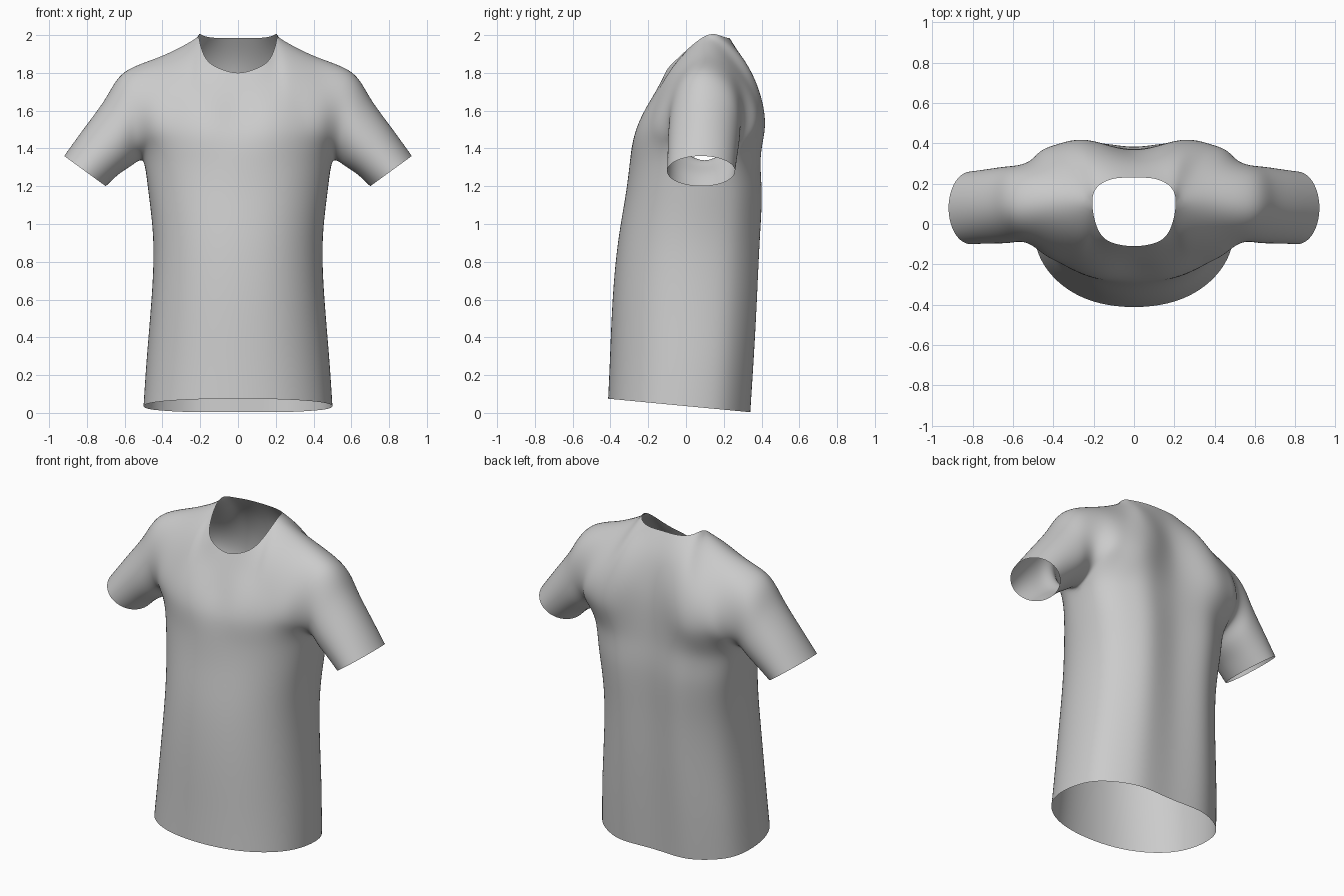
import bpy, bmesh, math
from mathutils import Vector

if "Cube" in bpy.data.objects:
    bpy.data.objects.remove(bpy.data.objects["Cube"])

N = 5  # columns from centre line to side seam

# Torso levels: z, half width, front y, back y, side seam y
LEVELS = [(0.0, .50, -.412, .355, .0), (.3, .482, -.402, .375, .02), (.6, .458, -.388, .393, .03),
          (.9, .448, -.36, .408, .05), (1.15, .472, -.32, .418, .08), (1.33, .50, -.297, .41, .10)]

# Chest columns from armpit height to neckline / shoulder seam
FRONT = [[(0, -.272, 1.47), (0, -.215, 1.59), (0, -.16, 1.70), (0, -.11, 1.80)],
         [(.145, -.27, 1.47), (.13, -.22, 1.60), (.115, -.15, 1.72), (.10, -.095, 1.825)],
         [(.27, -.238, 1.48), (.245, -.19, 1.63), (.215, -.11, 1.77), (.175, -.035, 1.885)],
         [(.375, -.19, 1.48), (.33, -.155, 1.65), (.27, -.06, 1.84), (.207, .10, 1.995)],
         [(.46, -.135, 1.47), (.45, -.12, 1.64), (.43, -.03, 1.80), (.41, .10, 1.885)],
         [(.53, -.05, 1.42), (.545, -.09, 1.58), (.57, -.03, 1.74), (.60, .09, 1.805)]]
BACK = [[(0, .37, 1.50), (0, .355, 1.66), (0, .31, 1.84), (0, .23, 1.985)],
        [(.18, .405, 1.50), (.15, .385, 1.68), (.12, .315, 1.85), (.10, .225, 1.985)],
        [(.30, .415, 1.50), (.26, .385, 1.70), (.22, .30, 1.87), (.18, .185, 1.995)],
        [(.40, .385, 1.50), (.36, .36, 1.69), (.29, .25, 1.865), (.207, .10, 1.995)],
        [(.48, .34, 1.48), (.46, .33, 1.66), (.43, .235, 1.82), (.41, .10, 1.885)],
        [(.53, .25, 1.42), (.56, .295, 1.56), (.59, .24, 1.73), (.60, .09, 1.805)]]


def torso_column(i, back):
    """Lower body points of one column, hem to armpit height."""
    a = i / N * math.pi / 2
    e = 2 / (2.5 if back else 2.15)
    pts = []
    for z, w, f, b, seam in LEVELS:
        x = w * math.sin(a) ** e
        y = seam + ((b if back else f) - seam) * max(0, math.cos(a)) ** e
        if back:  # hollow along the spine
            y -= (.02 + .015 * min(1, z)) * math.exp(-(x / .12) ** 2)
        if z == 0:  # sloping hem
            z = .036 - .095 * y
        pts.append((x if i else 0, y, z))
    return pts


bm = bmesh.new()


def skin(rows):
    """Quads between neighbouring rows of points."""
    vs = [[bm.verts.new(p) for p in r] for r in rows]
    for a, b in zip(vs, vs[1:]):
        for k in range(len(a) - 1):
            bm.faces.new((a[k], a[k + 1], b[k + 1], b[k]))


# Front and back panels
for back, upper in ((False, FRONT), (True, BACK)):
    skin([torso_column(i, back) + upper[i] for i in range(N + 1)])

# Sleeve from armhole loop to cuff
armpit = torso_column(N, False)[-1]
loop = [armpit] + FRONT[N] + BACK[N][2::-1] + [armpit]
cuff = []
for k in range(9):
    t = k * math.pi / 4
    cuff.append((.81 - .11 * math.cos(t), .08 - .18 * math.sin(t), 1.28 - .08 * math.cos(t)))
rings = []
for s in (0, .3, .65, 1):
    ring = [Vector(p).lerp(Vector(q), s) for p, q in zip(loop, cuff)]
    if 0 < s < 1:
        ring[0].z += .02
        ring[-1].z += .02
    rings.append(ring)
skin(rings)

# Other half, then weld the seams
dup = bmesh.ops.duplicate(bm, geom=bm.verts[:] + bm.edges[:] + bm.faces[:])["geom"]
for v in dup:
    if isinstance(v, bmesh.types.BMVert):
        v.co.x *= -1
bmesh.ops.remove_doubles(bm, verts=bm.verts[:], dist=.001)
bmesh.ops.recalc_face_normals(bm, faces=bm.faces[:])
mesh = bpy.data.meshes.new("shirt")
bm.to_mesh(mesh)
bm.free()
shirt = bpy.data.objects.new("shirt", mesh)
bpy.context.collection.objects.link(shirt)
sub = shirt.modifiers.new("smooth", "SUBSURF")
sub.levels = sub.render_levels = 3

# Push the cage outward so the smoothed cloth passes through the points
target = [v.co.copy() for v in mesh.vertices]
for _ in range(6):
    dg = bpy.context.evaluated_depsgraph_get()
    ev = shirt.evaluated_get(dg).data
    diff = [target[i] - ev.vertices[i].co for i in range(len(target))]
    for v, d in zip(mesh.vertices, diff):
        v.co += d * .8
    mesh.update()
    shirt.update_tag()
    bpy.context.view_layer.update()

for p in mesh.polygons:
    p.use_smooth = True
